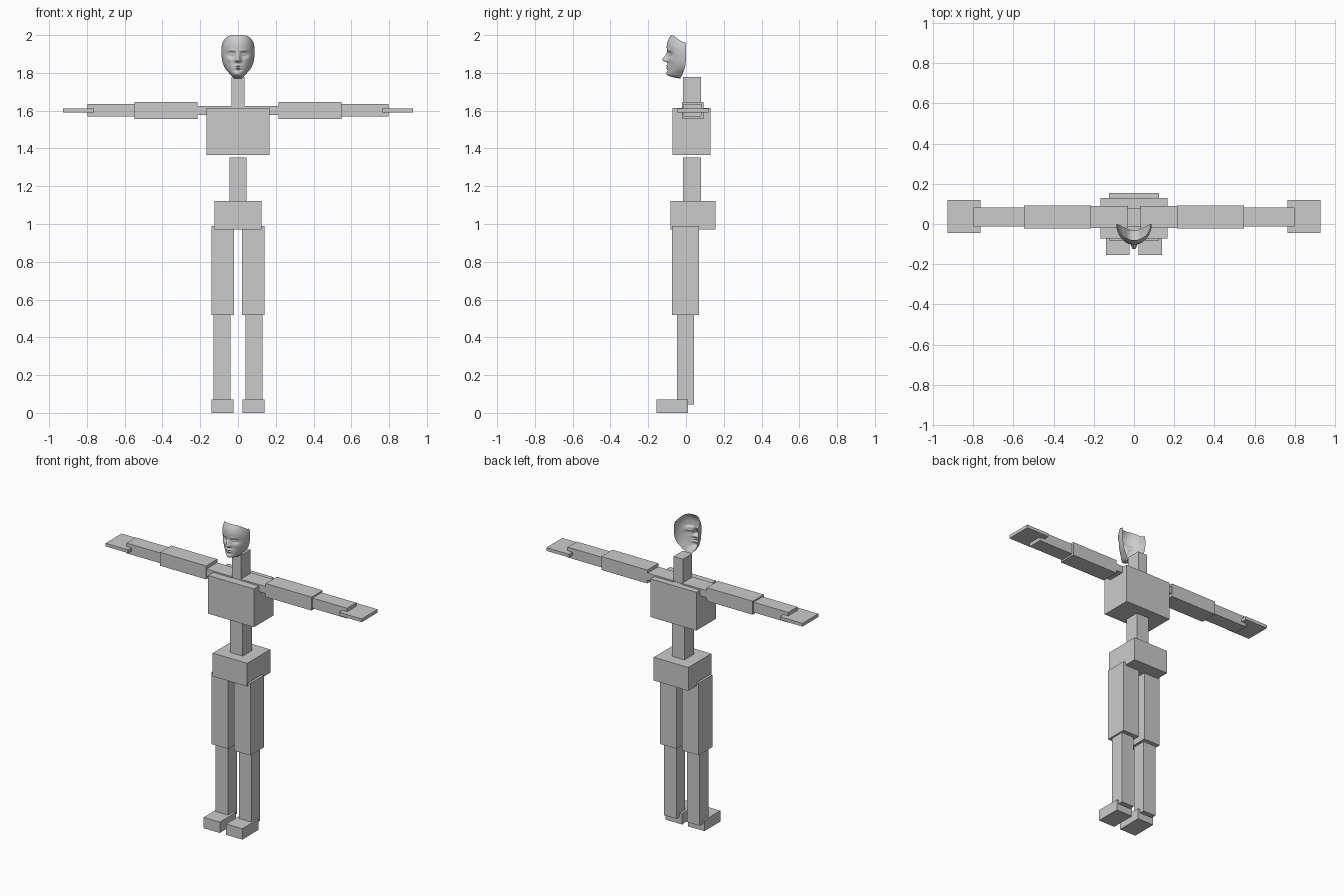
import bpy
import bmesh
from math import sin, cos, pi, exp


def box(name, x, y, z):
    """Axis-aligned box from (min, max) ranges."""
    bm = bmesh.new()
    bmesh.ops.create_cube(bm, size=1)
    for v in bm.verts:
        v.co = [r[0] if c < 0 else r[1] for c, r in zip(v.co, (x, y, z))]
    me = bpy.data.meshes.new(name)
    bm.to_mesh(me)
    bm.free()
    ob = bpy.data.objects.new(name, me)
    bpy.context.collection.objects.link(ob)
    return ob


# Central body blocks
box("pelvis", (-0.125, 0.125), (-0.083, 0.155), (0.97, 1.122))
box("abdomen", (-0.045, 0.045), (-0.016, 0.08), (1.12, 1.352))
box("chest", (-0.166, 0.166), (-0.072, 0.13), (1.365, 1.615))
box("neck", (-0.034, 0.034), (-0.016, 0.08), (1.615, 1.778))

# Limb blocks, repeated on both sides
LIMBS = {
    "foot": ((0.023, 0.14), (-0.155, 0.01), (0.0, 0.071)),
    "shin": ((0.039, 0.129), (-0.047, 0.043), (0.045, 0.519)),
    "thigh": ((0.021, 0.14), (-0.073, 0.07), (0.519, 0.99)),
    "shoulder": ((0.03, 0.215), (-0.02, 0.09), (1.578, 1.624)),
    "upper_arm": ((0.215, 0.548), (-0.022, 0.093), (1.557, 1.645)),
    "forearm": ((0.548, 0.798), (-0.012, 0.083), (1.568, 1.635)),
    "hand": ((0.763, 0.927), (-0.045, 0.12), (1.591, 1.612)),
}
for part, (x, y, z) in LIMBS.items():
    box("left_" + part, x, y, z)
    box("right_" + part, (-x[1], -x[0]), y, z)

# Face mask sections: centre z, centre y, edge z, half width, edge y
ROWS = [
    (2.000, -.080, 1.962, .082, -.002),
    (1.970, -.096, 1.942, .086, 0),
    (1.940, -.102, 1.922, .088, 0),
    (1.905, -.098, 1.892, .087, 0),
    (1.870, -.095, 1.862, .083, -.001),
    (1.845, -.096, 1.837, .075, -.004),
    (1.820, -.098, 1.815, .062, -.010),
    (1.800, -.100, 1.800, .048, -.016),
    (1.787, -.095, 1.788, .038, -.020),
    (1.778, -.072, 1.780, .029, -.025),
    (1.770, -.032, 1.771, .020, -.030),
]

# Facial relief: |x|, z, push toward back, spread x, spread up, spread down
BUMPS = [
    (0, 1.868, -.030, .009, .020, .007),      # nose
    (.011, 1.864, -.010, .005, .006, .005),   # nostril wings
    (.033, 1.898, .014, .014, .009, .010),    # eye sockets
    (.033, 1.898, -.009, .009, .004, .004),   # eyeballs
    (.030, 1.918, -.004, .016, .006, .004),   # brows
    (.045, 1.870, -.004, .014, .010, .012),   # cheekbones
    (0, 1.837, -.010, .015, .004, .003),      # upper lip
    (0, 1.825, -.009, .012, .003, .004),      # lower lip
    (0, 1.814, .004, .016, .004, .004),       # chin groove
    (0, 1.798, -.004, .013, .008, .008),      # chin
]


def section(t):
    """Smooth interpolation along the face sections."""
    i = min(int(t), len(ROWS) - 2)
    f = t - i
    p = [ROWS[max(0, min(len(ROWS) - 1, i + k))] for k in (-1, 0, 1, 2)]
    return [b + .5 * f * (c - a + f * (2*a - 5*b + 4*c - d + f * (3*(b - c) + d - a)))
            for a, b, c, d in zip(*p)]


def relief(x, z):
    total = 0
    for bx, bz, amp, sx, up, down in BUMPS:
        sz = up if z > bz else down
        total += amp * exp(-((abs(x) - bx) / sx) ** 2 / 2 - ((z - bz) / sz) ** 2 / 2)
    return total


# Face: open-backed curved sheet
N, M = 90, 80
bm = bmesh.new()
grid = []
for j in range(N + 1):
    zc, yc, ze, w, b = section(j / N * (len(ROWS) - 1))
    row = []
    for i in range(M + 1):
        a = (i / M - .5) * pi
        s, c = sin(a), max(cos(a), 0)
        x = w * s
        z = zc + (ze - zc) * abs(s) ** 4
        y = b + (yc - b) * c
        fade = min(1, max(0, (-y - .03) / .03))
        row.append(bm.verts.new((x, y + relief(x, z) * fade, z)))
    grid.append(row)
for j in range(N):
    for i in range(M):
        bm.faces.new((grid[j][i], grid[j + 1][i], grid[j + 1][i + 1], grid[j][i + 1]))
for f in bm.faces:
    f.smooth = True
me = bpy.data.meshes.new("face_mask")
bm.to_mesh(me)
bm.free()
bpy.context.collection.objects.link(bpy.data.objects.new("face_mask", me))
